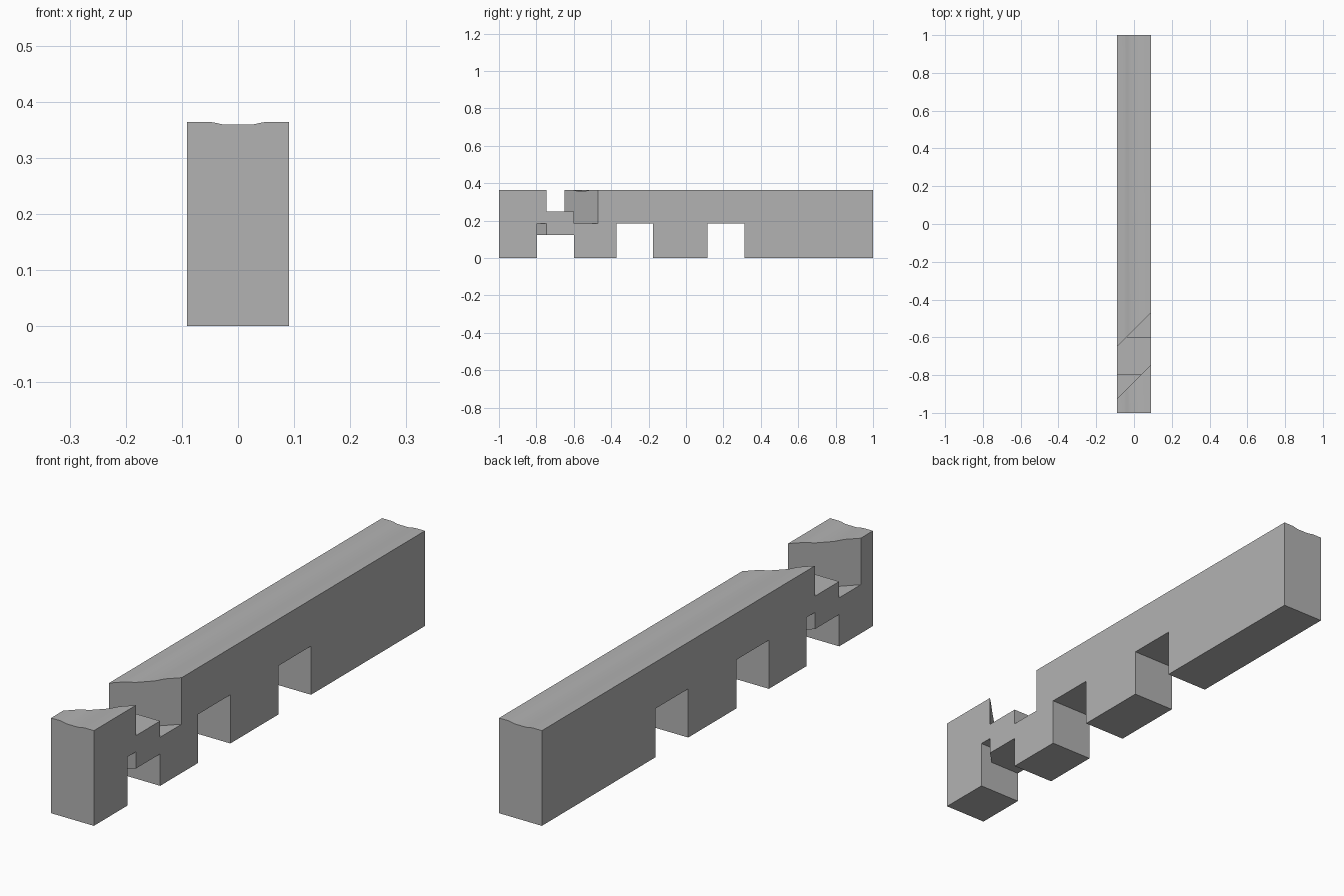
import bpy, bmesh
from mathutils import Vector

old = bpy.data.objects.get("Cube")
if old:
    bpy.data.objects.remove(old, do_unlink=True)

W, H = 0.0905, 0.364            # half width and height of the beam
FLOOR = 0.186                   # depth shared by all notches
LAP_Y, LAP_HALF = -0.698, 0.0985   # middle and half length of the lap joint
TONGUE_LOW, TONGUE_TOP = 0.122, 0.248
DIAG = 0.138                    # half length of the slanted slot along y

mat = bpy.data.materials.new("plain_grey")
mat.use_nodes = True
grey = (0.45, 0.45, 0.45, 1)
mat.diffuse_color = grey
mat.node_tree.nodes["Principled BSDF"].inputs["Base Color"].default_value = grey


def prism(name, points, offset):
    """Closed solid: a polygon swept along the offset vector."""
    bm = bmesh.new()
    face = bm.faces.new([bm.verts.new(p) for p in points])
    swept = bmesh.ops.extrude_face_region(bm, geom=[face])["geom"]
    moved = [v for v in swept if isinstance(v, bmesh.types.BMVert)]
    bmesh.ops.translate(bm, vec=Vector(offset), verts=moved)
    bmesh.ops.recalc_face_normals(bm, faces=bm.faces)
    mesh = bpy.data.meshes.new(name)
    bm.to_mesh(mesh)
    bm.free()
    mesh.materials.append(mat)
    obj = bpy.data.objects.new(name, mesh)
    bpy.context.collection.objects.link(obj)
    return obj


def block(name, y0, y1, z0, z1, slant=0.0, half=0.2):
    """Crosswise block; slant shifts y with x."""
    base = [(x, y + slant * x, z0) for x, y in
            ((-half, y0), (half, y0), (half, y1), (-half, y1))]
    return prism(name, base, (0, 0, z1 - z0))


def cut(target, cutter):
    """Subtract the cutter for good and remove it."""
    mod = target.modifiers.new("cut", "BOOLEAN")
    mod.operation, mod.solver, mod.object = "DIFFERENCE", "EXACT", cutter
    bpy.context.view_layer.objects.active = target
    bpy.ops.object.modifier_apply(modifier=mod.name)
    bpy.data.objects.remove(cutter, do_unlink=True)


# Beam with a shallow hollow along its top
half_top = [(W, H), (0.052, H), (0.043, H - 0.001), (0.030, H - 0.004),
            (0.022, H - 0.005)]
top = half_top + [(-x, z) for x, z in reversed(half_top)]
outline = [(-W, 0), (W, 0)] + top
beam = prism("notched_beam", [(x, -1, z) for x, z in outline], (0, 2, 0))

# Square notches underneath
for y in (-0.2735, 0.214):
    cut(beam, block("notch_cutter", y - 0.098, y + 0.098, -0.1, FLOOR))

# Slanted slot from above, leaving the tongue standing in it
slot = block("slot_cutter", LAP_Y - DIAG, LAP_Y + DIAG, FLOOR, 0.6, 1.0)
cut(slot, block("tongue_keep", LAP_Y - LAP_HALF, LAP_Y + LAP_HALF,
                0.1, TONGUE_TOP, half=0.4))
cut(beam, slot)

# Square notch from below, leaving the slanted underside of the tongue
under = block("under_cutter", LAP_Y - LAP_HALF, LAP_Y + LAP_HALF, -0.1, FLOOR)
cut(under, block("underside_keep", LAP_Y - DIAG, LAP_Y + DIAG,
                 TONGUE_LOW, 0.5, 1.0, half=0.4))
cut(beam, under)

# Smooth hollow, sharp edges
bpy.ops.object.select_all(action="DESELECT")
beam.select_set(True)
bpy.context.view_layer.objects.active = beam
bpy.ops.object.shade_smooth_by_angle(angle=0.5)
